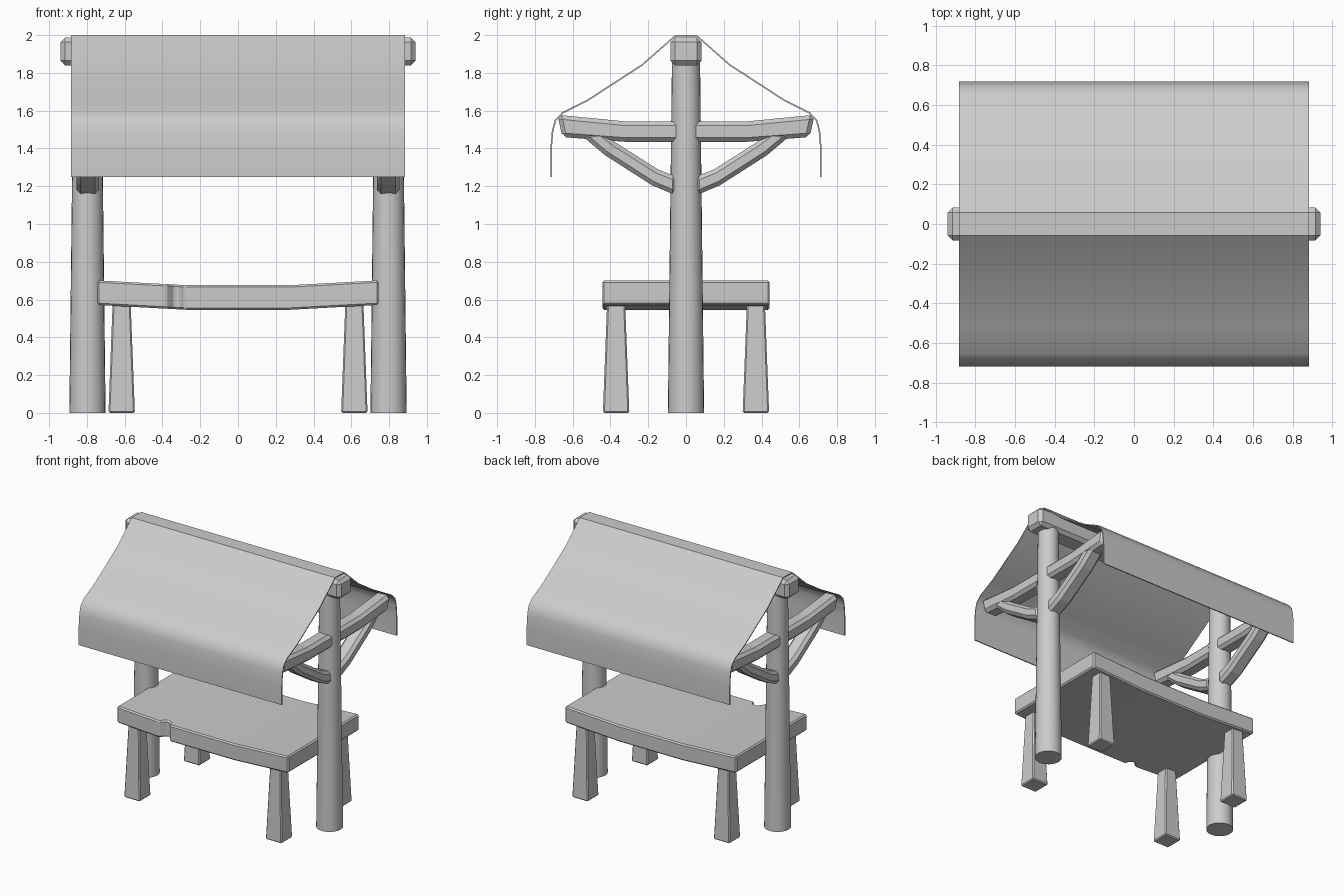
import bpy, bmesh
from mathutils import Vector

if "Cube" in bpy.data.objects:
    bpy.data.objects.remove(bpy.data.objects["Cube"])


def finish(name, bm, bevel=0, mirror="", thickness=0, smooth=False):
    """Turn a bmesh into an object, apply its modifiers and set shading."""
    bmesh.ops.recalc_face_normals(bm, faces=bm.faces)
    if thickness and sum(f.normal.z for f in bm.faces) < 0:
        bmesh.ops.reverse_faces(bm, faces=bm.faces)
    me = bpy.data.meshes.new(name)
    bm.to_mesh(me)
    bm.free()
    ob = bpy.data.objects.new(name, me)
    bpy.context.collection.objects.link(ob)
    if thickness:
        m = ob.modifiers.new("Thickness", 'SOLIDIFY')
        m.thickness, m.offset = thickness, -1
    if bevel:
        m = ob.modifiers.new("Chamfer", 'BEVEL')
        m.width, m.segments = bevel, 1
        m.limit_method, m.angle_limit = 'ANGLE', 0.55
    if mirror:
        m = ob.modifiers.new("Mirror", 'MIRROR')
        m.use_axis = ("x" in mirror, "y" in mirror, False)
        m.use_mirror_merge = False
    bpy.ops.object.select_all(action='DESELECT')
    ob.select_set(True)
    bpy.context.view_layer.objects.active = ob
    bpy.ops.object.convert(target='MESH')
    if smooth:
        bpy.ops.object.shade_smooth_by_angle(angle=0.55)
    return ob


def prism(points, direction):
    """Extrude a flat outline along a direction."""
    bm = bmesh.new()
    face = bm.faces.new([bm.verts.new(p) for p in points])
    ext = bmesh.ops.extrude_face_region(bm, geom=[face], use_keep_orig=True)
    verts = [v for v in ext["geom"] if isinstance(v, bmesh.types.BMVert)]
    bmesh.ops.translate(bm, vec=direction, verts=verts)
    return bm


def timber(name, outline, half_width=0.06, x=0.795, mirror="x"):
    """Chamfered timber with a side outline given in y, z."""
    bm = prism([(x - half_width, y, z) for y, z in outline],
               Vector((2 * half_width, 0, 0)))
    return finish(name, bm, bevel=0.022, mirror=mirror)


# Round tapered posts
bm = bmesh.new()
bmesh.ops.create_cone(bm, cap_ends=True, segments=24, radius1=0.096, radius2=0.074, depth=1.9)
bmesh.ops.translate(bm, vec=(0.797, 0, 0.95), verts=bm.verts)
finish("post", bm, mirror="x", smooth=True)

# Ridge beam
bm = prism([(-0.94, y, z) for y, z in ((-0.082, 1.84), (0.082, 1.84), (0.082, 1.988), (-0.082, 1.988))],
           Vector((1.88, 0, 0)))
finish("ridge_beam", bm, bevel=0.025)

# Upswept cross arms
half = [(0.32, 1.435), (0.655, 1.46), (0.68, 1.578), (0.32, 1.543)]
arm = half + [(-y, z) for y, z in reversed(half)]
timber("cross_arm", arm)

# Curved braces under the arms
for side, label in ((1, "back"), (-1, "front")):
    brace = [(0.05, 1.15), (0.18, 1.205), (0.43, 1.365), (0.56, 1.475),
             (0.45, 1.49), (0.37, 1.43), (0.15, 1.29), (0.05, 1.25)]
    timber(label + "_brace", [(side * y, z) for y, z in brace])

# Draped cloth roof
slope = [(0.058, 2.0), (0.235, 1.845), (0.52, 1.66), (0.655, 1.592),
         (0.695, 1.55), (0.71, 1.495), (0.718, 1.4), (0.718, 1.25)]
profile = [(-y, z) for y, z in reversed(slope)] + slope
bm = bmesh.new()
rows = [[bm.verts.new((x, y, z)) for y, z in profile] for x in (-0.883, 0.883)]
for i in range(len(profile) - 1):
    bm.faces.new((rows[0][i], rows[1][i], rows[1][i + 1], rows[0][i + 1]))
finish("cloth_roof", bm, thickness=0.008, smooth=True)

# Sagging counter top with a chip in the front edge
outline = [(-0.745, -0.443), (-0.38, -0.443), (-0.335, -0.395), (-0.305, -0.405),
           (-0.285, -0.443), (0.745, -0.443), (0.745, 0.443), (-0.745, 0.443)]
bm = prism([(x, y, 0.546) for x, y in outline], Vector((0, 0, 0.13)))
for x in (-0.275, 0.275):
    bmesh.ops.bisect_plane(bm, geom=bm.verts[:] + bm.edges[:] + bm.faces[:],
                           plane_co=(x, 0, 0), plane_no=(1, 0, 0))
for v in bm.verts:
    v.co.z += max(0, abs(v.co.x) - 0.275) * 0.054
finish("counter_top", bm, bevel=0.022)

# Tapered square legs
bm = bmesh.new()
bmesh.ops.create_cube(bm, size=1)
for v in bm.verts:
    r = 0.07 if v.co.z < 0 else 0.047
    v.co = (0.616 + (r if v.co.x > 0 else -r), 0.37 + (r if v.co.y > 0 else -r), 0 if v.co.z < 0 else 0.6)
finish("counter_leg", bm, bevel=0.008, mirror="xy")
